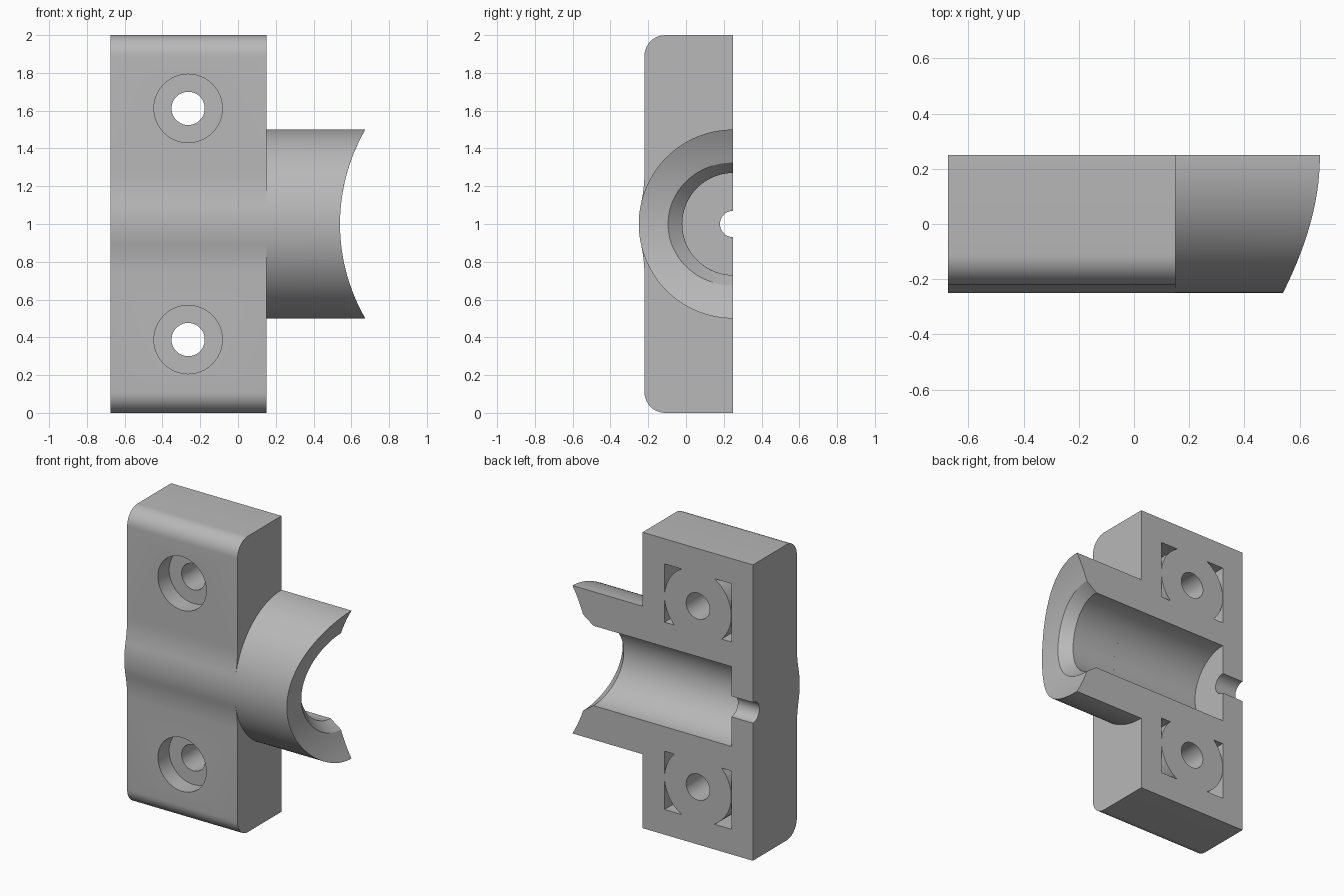
import bpy
import bmesh
from math import cos, sin, pi, sqrt, radians, asin
from mathutils import Matrix

if "Cube" in bpy.data.objects:
    bpy.data.objects.remove(bpy.data.objects["Cube"], do_unlink=True)

BACK, FRONT, MID = 0.25, -0.22, 1.0     # split plane, front plane, bore height
LEFT, JOIN = -0.675, 0.15               # x extent of the block
BORE = 0.27
TUBE = 0.5

grey = bpy.data.materials.new("plain_grey")
grey.use_nodes = True
grey.diffuse_color = (0.48, 0.48, 0.48, 1)
grey.node_tree.nodes["Principled BSDF"].inputs["Base Color"].default_value = (0.48, 0.48, 0.48, 1)


def make_object(name, bm):
    bmesh.ops.recalc_face_normals(bm, faces=bm.faces)
    mesh = bpy.data.meshes.new(name)
    bm.to_mesh(mesh)
    bm.free()
    mesh.materials.append(grey)
    obj = bpy.data.objects.new(name, mesh)
    bpy.context.collection.objects.link(obj)
    return obj


def cylinder(name, radius, axis, start, end, a, b):
    """Cylinder along x (a, b = y, z) or along y (a, b = x, z)."""
    bm = bmesh.new()
    bmesh.ops.create_cone(bm, cap_ends=True, segments=64, radius1=radius,
                          radius2=radius, depth=end - start)
    mid = (start + end) / 2
    if axis == "x":
        m = Matrix.Translation((mid, a, b)) @ Matrix.Rotation(pi / 2, 4, "Y")
    else:
        m = Matrix.Translation((a, mid, b)) @ Matrix.Rotation(pi / 2, 4, "X")
    bm.transform(m)
    return make_object(name, bm)


def box(name, x0, x1, y0, y1, z0, z1):
    bm = bmesh.new()
    bmesh.ops.create_cube(bm, size=1)
    bm.transform(Matrix.Translation(((x0 + x1) / 2, (y0 + y1) / 2, (z0 + z1) / 2))
                 @ Matrix.Diagonal((x1 - x0, y1 - y0, z1 - z0, 1)))
    return make_object(name, bm)


def cut(obj, cutter):
    cutter.hide_render = True
    mod = obj.modifiers.new("cut", "BOOLEAN")
    mod.operation = "DIFFERENCE"
    mod.solver = "EXACT"
    mod.object = cutter
    bpy.context.view_layer.objects.active = obj
    bpy.ops.object.modifier_apply(modifier=mod.name)
    bpy.data.objects.remove(cutter, do_unlink=True)


def smooth(obj):
    bpy.ops.object.select_all(action="DESELECT")
    obj.select_set(True)
    bpy.context.view_layer.objects.active = obj
    bpy.ops.object.shade_smooth_by_angle(angle=radians(25))


# Upper half of the block outline: rounded corner, concave blend, centre bulge
corner, blend = 0.11, 0.75
reach = sqrt((TUBE + blend) ** 2 - (BACK - FRONT + blend) ** 2)
turn = asin(reach / (TUBE + blend))
upper = [(BACK, 2.0)]
for i in range(11):
    t = pi / 2 * i / 10
    upper.append((FRONT + corner - corner * sin(t), 2 - corner + corner * cos(t)))
for i in range(9):
    t = turn * i / 8
    upper.append((FRONT - blend + blend * cos(t), MID + reach - blend * sin(t)))
for i in range(1, 7):
    t = turn * (1 - i / 6)
    upper.append((BACK - TUBE * cos(t), MID + TUBE * sin(t)))
outline = upper + [(y, 2 * MID - z) for y, z in reversed(upper[:-1])]

bm = bmesh.new()
face = bm.faces.new([bm.verts.new((LEFT, y, z)) for y, z in outline])
extruded = bmesh.ops.extrude_face_region(bm, geom=[face])["geom"]
bmesh.ops.translate(bm, vec=(JOIN - LEFT, 0, 0),
                    verts=[v for v in extruded if isinstance(v, bmesh.types.BMVert)])
block = make_object("clamp_block", bm)

# Main bore and the small cable hole behind it
cut(block, cylinder("bore_cutter", BORE, "x", -0.514, 0.4, BACK, MID))
cut(block, cylinder("cable_hole_cutter", 0.07, "x", -0.9, -0.4, BACK, MID))

# Screw holes, counterbores and corner pockets, mirrored about the bore
sx = -0.264
for side in (1, -1):
    sz = MID + side * 0.612
    z0, z1 = sorted((MID + side * 0.436, MID + side * 0.83))
    pocket = box("pocket_cutter", sx - 0.25, sx + 0.25, 0.0, 0.4, z0, z1)
    cut(pocket, cylinder("screw_boss", 0.2495, "y", -0.3, 0.6, sx, sz))
    cut(block, pocket)
    cut(block, cylinder("screw_cutter", 0.088, "y", -0.5, 0.5, sx, sz))
    cut(block, cylinder("counterbore_cutter", 0.181, "y", -0.5, FRONT + 0.12, sx, sz))
smooth(block)


# Half-round spout whose mouth is saddled to fit against a round pipe
def saddle(r, t):
    return 1.54 - sqrt(1 - (r * cos(t)) ** 2)


bm = bmesh.new()
rings = []
steps = 64
for i in range(steps + 1):
    t = pi * i / steps
    rim = 0.345 - 0.02 * cos(t) ** 2
    loop = [(JOIN, TUBE)]
    for k in range(6):
        r = TUBE + (rim - TUBE) * k / 5
        loop.append((saddle(r, t), r))
    loop += [(saddle(BORE, t) - 0.06, BORE), (0.37, BORE), (JOIN, BORE)]
    rings.append([bm.verts.new((x, BACK - r * sin(t), MID + r * cos(t)))
                  for x, r in loop])
for a, b in zip(rings, rings[1:]):
    for k in range(len(a)):
        n = (k + 1) % len(a)
        bm.faces.new((a[k], a[n], b[n], b[k]))
bm.faces.new(rings[0])
bm.faces.new(rings[-1])
smooth(make_object("saddle_spout", bm))
